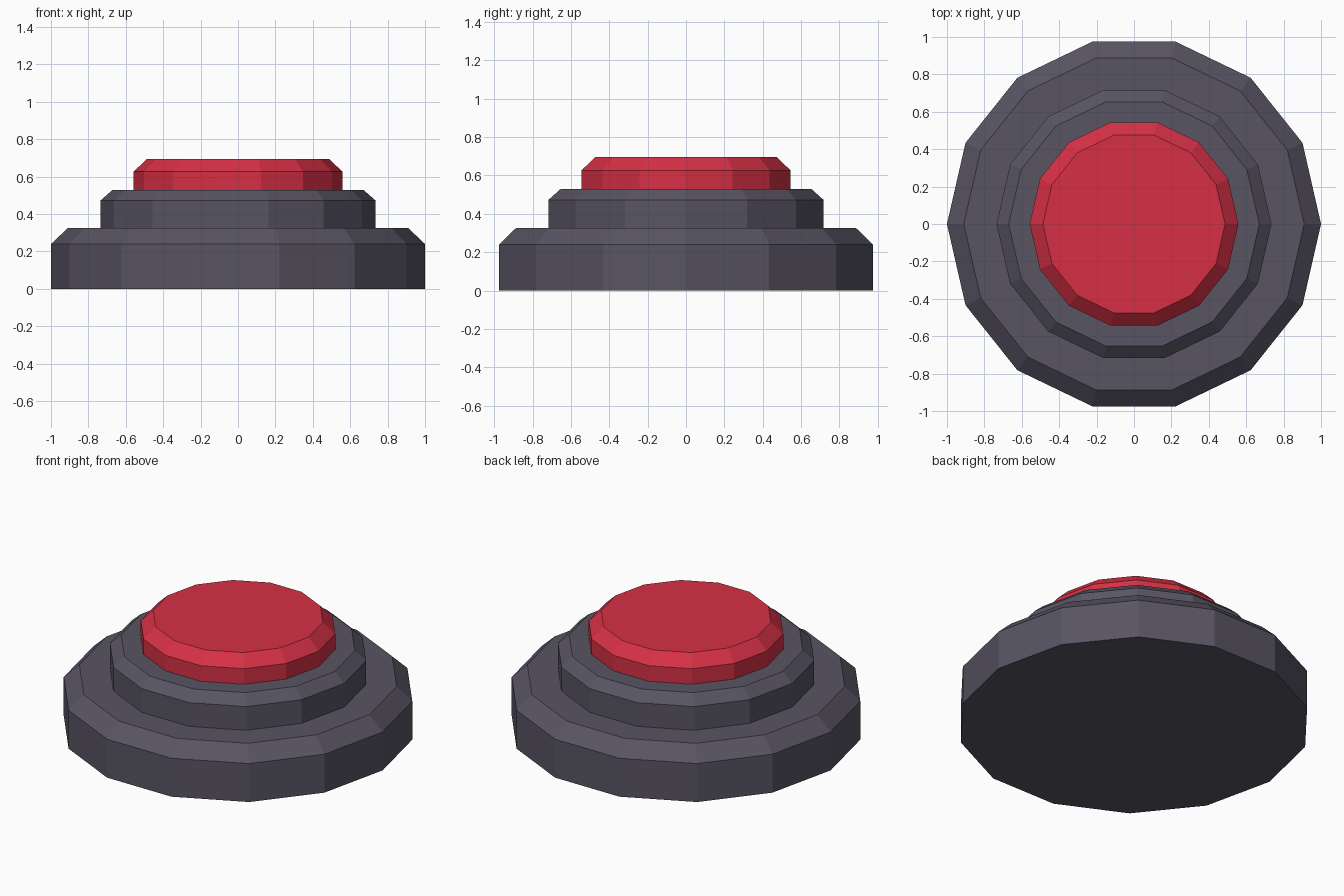
import bpy, bmesh, math

SIDES = 14

cube = bpy.data.objects.get("Cube")
if cube:
    bpy.data.objects.remove(cube, do_unlink=True)


def make_material(name, rgb):
    mat = bpy.data.materials.new(name)
    mat.use_nodes = True
    mat.diffuse_color = (*rgb, 1)
    bsdf = next(n for n in mat.node_tree.nodes if n.type == "BSDF_PRINCIPLED")
    bsdf.inputs["Base Color"].default_value = (*rgb, 1)
    return mat


def chamfered_disc(name, profile, mat):
    """Flat-sided disc: rings given as (radius, height), capped at both ends."""
    bm = bmesh.new()
    rings = []
    for radius, z in profile:
        angles = [math.tau * i / SIDES for i in range(SIDES)]
        rings.append([bm.verts.new((radius * math.cos(a), radius * math.sin(a), z)) for a in angles])
    for low, high in zip(rings, rings[1:]):
        for i in range(SIDES):
            j = (i + 1) % SIDES
            bm.faces.new((low[i], low[j], high[j], high[i]))
    bm.faces.new(rings[0][::-1])
    bm.faces.new(rings[-1])
    mesh = bpy.data.meshes.new(name)
    bm.to_mesh(mesh)
    bm.free()
    mesh.materials.append(mat)
    obj = bpy.data.objects.new(name, mesh)
    bpy.context.collection.objects.link(obj)
    return obj


grey = make_material("dark grey", (0.098, 0.089, 0.125))
red = make_material("red", (0.67, 0.03, 0.06))

# Wide base, stepped collar and push button
chamfered_disc("base", [(1.0, 0), (1.0, 0.24), (0.91, 0.325)], grey)
chamfered_disc("collar", [(0.735, 0.325), (0.735, 0.473), (0.67, 0.53)], grey)
chamfered_disc("button", [(0.558, 0.53), (0.558, 0.627), (0.487, 0.695)], red)
